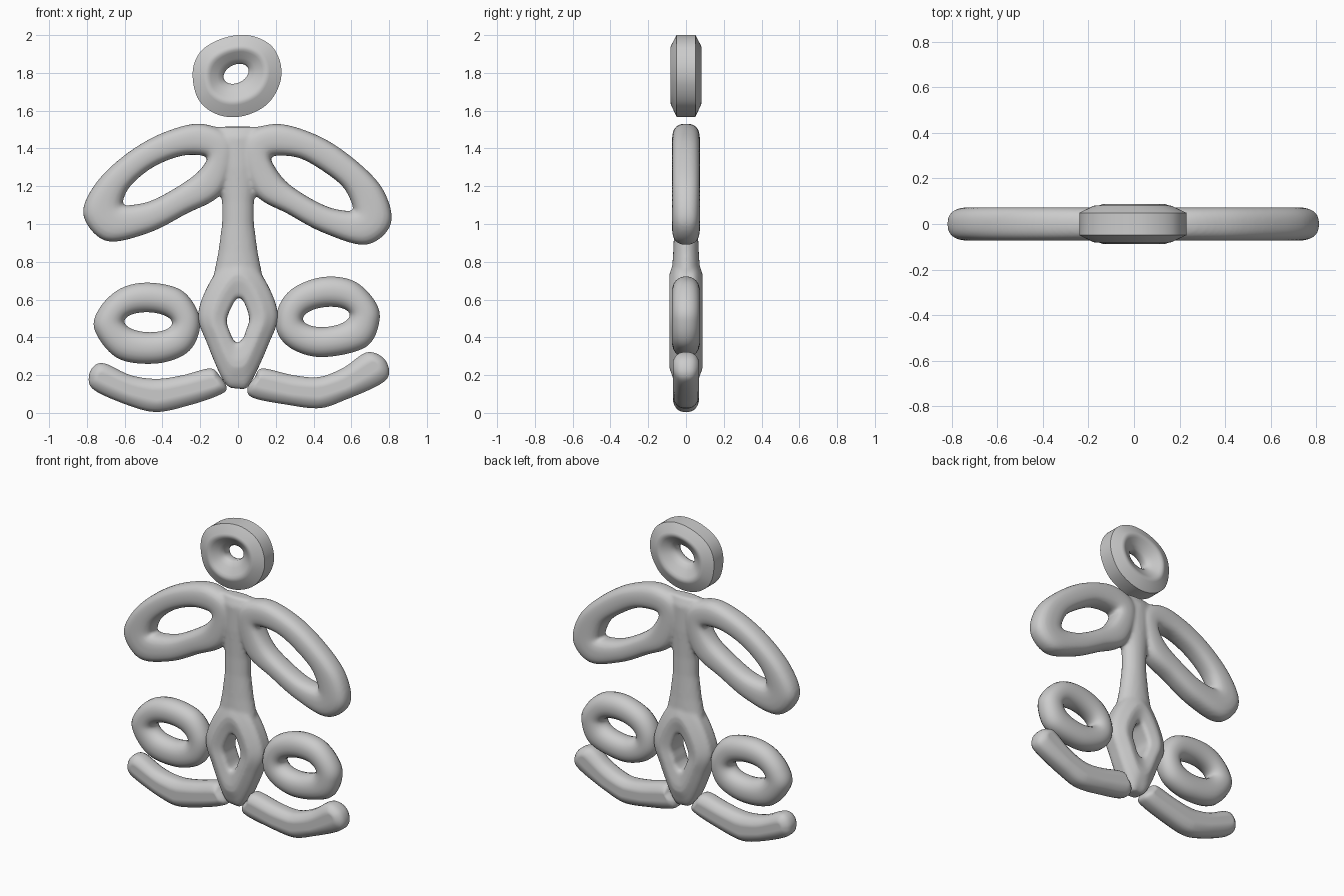
import bpy, bmesh, math
from mathutils import Vector

cube = bpy.data.objects.get("Cube")
if cube:
    bpy.data.objects.remove(cube, do_unlink=True)

SAMPLES = 96
grey = bpy.data.materials.new("plain grey")
grey.use_nodes = True
grey.diffuse_color = (0.6, 0.6, 0.6, 1)
grey.node_tree.nodes["Principled BSDF"].inputs["Base Color"].default_value = (0.6, 0.6, 0.6, 1)


def spline(points):
    """Smooth closed loop through (x, z) points given in hundredths."""
    pts = [Vector(p) / 100 for p in points]
    count = len(pts)
    loop = []
    for s in range(SAMPLES):
        i, t = divmod(s * count / SAMPLES, 1)
        a, b, c, d = (pts[(int(i) + k) % count] for k in (-1, 0, 1, 2))
        loop.append(0.5 * (2 * b + (c - a) * t + (2 * a - 5 * b + 4 * c - d) * t * t
                           + (3 * b - a - 3 * c + d) * t ** 3))
    return loop


def ellipse_hole(outer, x, z, rx, rz, tilt):
    """Tilted ellipse whose points face the points of the outer loop."""
    centre = Vector((x, z))
    loop = []
    for p in outer:
        way = p - centre
        angle = math.atan2(way.y, way.x) - tilt
        u, v = rx * math.cos(angle), rz * math.sin(angle)
        loop.append(centre + Vector((u * math.cos(tilt) - v * math.sin(tilt),
                                     u * math.sin(tilt) + v * math.cos(tilt))))
    return loop


def spine_loop(outer, spine, keep):
    """Narrow loop around a spine path inside the outer loop."""
    path = [Vector(p) / 100 for p in spine]
    loop = []
    for p in outer:
        options = []
        for a, b in zip(path, path[1:]):
            t = (p - a).dot(b - a) / (b - a).length_squared
            options.append(a.lerp(b, min(1, max(0, t))))
        near = min(options, key=lambda q: (p - q).length)
        loop.append(near.lerp(p, keep))
    return loop


def round_profile(power, steps=9):
    """Superellipse section from the outer edge to the inner edge."""
    half = []
    for i in range(steps + 1):
        a = math.pi * (i + 0.5) / (steps + 1)
        c = math.cos(a)
        half.append((0.5 - 0.5 * math.copysign(abs(c) ** (2 / power), c),
                     math.sin(a) ** (2 / power)))
    return half


def band(bm, outer, inner, profile, depth, hole=True):
    """Sweep a section between two loops, front and back alike."""
    section = [(t, -h * depth) for t, h in profile]
    section += [(t, h * depth) for t, h in reversed(profile)]
    rows = []
    for t, y in section:
        row = []
        for o, i in zip(outer, inner):
            p = o.lerp(i, t)
            row.append(bm.verts.new((p.x, y, p.y)))
        rows.append(row)
    middle = len(profile) - 1
    for r, row in enumerate(rows):
        if r == middle and not hole:
            continue
        after = rows[(r + 1) % len(rows)]
        for s in range(SAMPLES):
            n = (s + 1) % SAMPLES
            bm.faces.new((row[s], row[n], after[n], after[s]))
    if not hole:
        bm.faces.new(rows[middle])
        bm.faces.new(rows[middle + 1])


def stalk(bm, levels, sides=32):
    """Upright tube of rounded sections: height, half width, half depth."""
    rows = []
    for z, w, d in levels:
        row = []
        for k in range(sides):
            a = math.tau * k / sides
            row.append(bm.verts.new((w * math.cos(a), d * math.sin(a), z)))
        rows.append(row)
    for low, high in zip(rows, rows[1:]):
        for k in range(sides):
            n = (k + 1) % sides
            bm.faces.new((low[k], low[n], high[n], high[k]))
    bm.faces.new(rows[0])
    bm.faces.new(rows[-1])


def finish(name, bm, blend=False):
    bmesh.ops.recalc_face_normals(bm, faces=bm.faces)
    mesh = bpy.data.meshes.new(name)
    bm.to_mesh(mesh)
    bm.free()
    mesh.materials.append(grey)
    obj = bpy.data.objects.new(name, mesh)
    bpy.context.collection.objects.link(obj)
    bpy.ops.object.select_all(action='DESELECT')
    obj.select_set(True)
    bpy.context.view_layer.objects.active = obj
    if blend:
        remesh = obj.modifiers.new("merge", 'REMESH')
        remesh.mode = 'VOXEL'
        remesh.voxel_size = 0.011
        remesh.use_smooth_shade = True
        soften = obj.modifiers.new("soften", 'SMOOTH')
        soften.factor = 0.5
        soften.iterations = 6
    else:
        bpy.ops.object.shade_smooth_by_angle(angle=math.radians(40))


# Head: a thick bevelled ring
bm = bmesh.new()
outer = spline([(-24, 180), (-20, 191), (-9, 198), (5, 200), (17, 195), (22.5, 185),
                (22, 174), (15, 163), (2, 157), (-11, 158), (-21, 166)])
band(bm, outer, ellipse_hole(outer, -0.01, 1.795, 0.07, 0.048, 0.45),
     [(0, 0.6), (0.36, 0.96), (0.42, 1), (0.5, 0.99), (0.58, 0.9), (0.8, 0.6),
      (0.95, 0.4), (1, 0.2)], 0.082)
finish("head_ring", bm)

# Torso: two looped arms, a waist and a pierced diamond, blended together
bm = bmesh.new()
arm_section = round_profile(2.6)
band(bm,
     spline([(-82, 105), (-75, 122), (-58, 138), (-38, 149), (-18, 153),
             (-2, 143), (-8, 117), (-28, 105), (-48, 95), (-70, 91)]),
     spline([(-61, 111), (-57, 120), (-45, 130), (-30, 136), (-18, 136),
             (-17, 133), (-23, 126), (-35, 118), (-47, 112), (-58, 110)]),
     arm_section, 0.074)
band(bm,
     spline([(81, 100), (77, 118), (62, 134), (42, 147), (19, 153),
             (2, 144), (8, 117), (27, 105), (46, 95), (68, 89)]),
     spline([(61, 108), (56, 119), (45, 128), (32, 135), (19, 136),
             (18, 133), (25, 123), (36, 115), (48, 109), (58, 107)]),
     arm_section, 0.074)
stalk(bm, [(0.66, 0.13, 0.07), (0.75, 0.125, 0.075), (0.85, 0.105, 0.068),
           (1, 0.085, 0.062), (1.12, 0.085, 0.062), (1.3, 0.11, 0.068),
           (1.46, 0.13, 0.066), (1.515, 0.12, 0.04)])
band(bm,
     spline([(0, 84), (-12, 74), (-21, 53), (-16, 36), (-7, 16), (0, 13),
             (6, 15), (16, 36), (21, 53), (12, 74)]),
     spline([(0, 61), (-3, 57), (-6, 49), (-4, 42), (-2, 38), (0, 37),
             (3, 40), (4, 43), (6, 50), (3, 59)]),
     [(0, 0.45), (0.12, 0.68), (0.45, 1), (0.62, 1), (0.92, 0.85), (1, 0.7)], 0.088)
finish("torso_with_arms", bm, blend=True)

# Legs: rounded rings beside the diamond
leg_section = round_profile(2.2)
for name, points, hole in (
        ("right_leg_ring",
         [(-76, 44), (-73, 56), (-62, 66), (-47, 69), (-30, 65), (-21, 53),
          (-21, 41), (-28, 31), (-44, 26), (-64, 29)], (-0.475, 0.48, 0.125, 0.052, -0.04)),
        ("left_leg_ring",
         [(75, 49), (72, 60), (61, 70), (45, 72), (29, 66), (21, 55),
          (21, 42), (30, 33), (46, 29.5), (68, 35)], (0.468, 0.508, 0.123, 0.052, 0.1))):
    bm = bmesh.new()
    outer = spline(points)
    band(bm, outer, ellipse_hole(outer, *hole), leg_section, 0.074)
    finish(name, bm)

# Feet: bent bars with a bevelled top and bottom
foot_section = [(0, 0.25), (0.08, 0.5), (0.25, 0.72), (0.6, 0.93), (0.85, 1), (1, 1)]
for name, points, spine in (
        ("right_foot",
         [(-79, 19), (-76, 25), (-70, 26), (-57, 20), (-43, 18), (-29, 20), (-15, 23.5),
          (-10, 20), (-6, 13), (-11, 9), (-26, 4), (-43, 0.5), (-58, 4), (-76, 12)],
         [(-72, 19), (-56, 12), (-43, 9), (-29, 12), (-13, 16)]),
        ("left_foot",
         [(80, 21), (77, 29), (68, 32), (56, 24), (43, 19), (29, 20), (13, 23.5),
          (9, 19), (5, 13), (8, 8), (25, 4.5), (43, 2.5), (57, 7), (75, 15)],
         [(72, 25), (56, 15), (43, 11), (29, 12), (12, 16)])):
    bm = bmesh.new()
    outer = spline(points)
    band(bm, outer, spine_loop(outer, spine, 0.25), foot_section, 0.068, hole=False)
    finish(name, bm)
